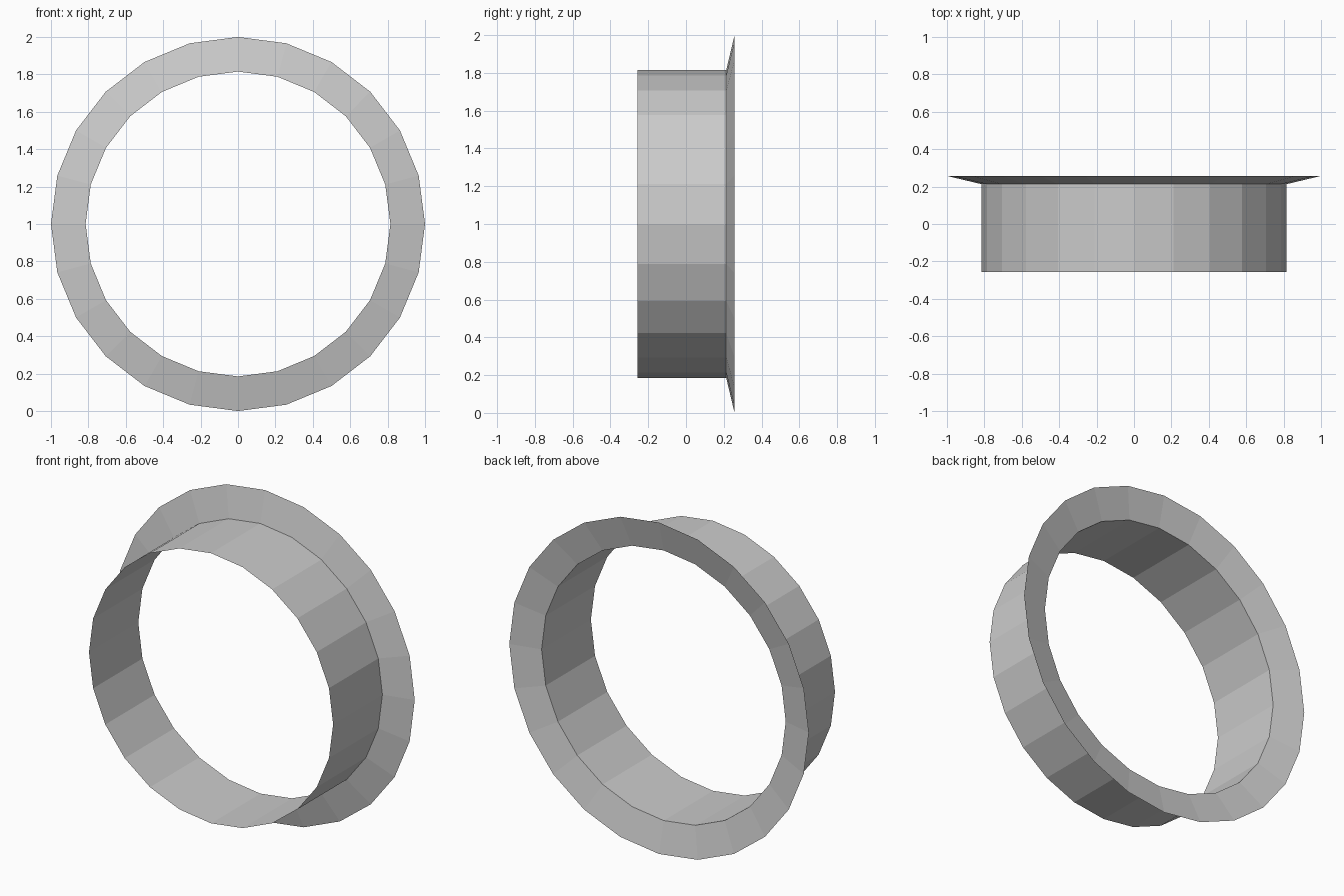
import bpy, bmesh
from math import sin, cos, tau

if "Cube" in bpy.data.objects:
    bpy.data.objects.remove(bpy.data.objects["Cube"])

SIDES = 24
# (radius, y) from the open front edge of the sleeve to the flange rim
PROFILE = [(0.815, -0.257), (0.815, 0.213), (1.0, 0.257)]


def lathe_y(name, profile, centre_z):
    """Revolve an open profile around the y axis as a thin, flat-faced shell."""
    bm = bmesh.new()
    rings = [[bm.verts.new((r * sin(tau * i / SIDES), y, centre_z + r * cos(tau * i / SIDES)))
              for i in range(SIDES)] for r, y in profile]
    for a, b in zip(rings, rings[1:]):
        for i in range(SIDES):
            j = (i + 1) % SIDES
            bm.faces.new((a[i], b[i], b[j], a[j]))
    mesh = bpy.data.meshes.new(name)
    bm.to_mesh(mesh)
    bm.free()
    obj = bpy.data.objects.new(name, mesh)
    bpy.context.collection.objects.link(obj)
    return obj


# Sleeve with a slightly dished flange at the back
lathe_y("flanged_ring", PROFILE, 1.0)
